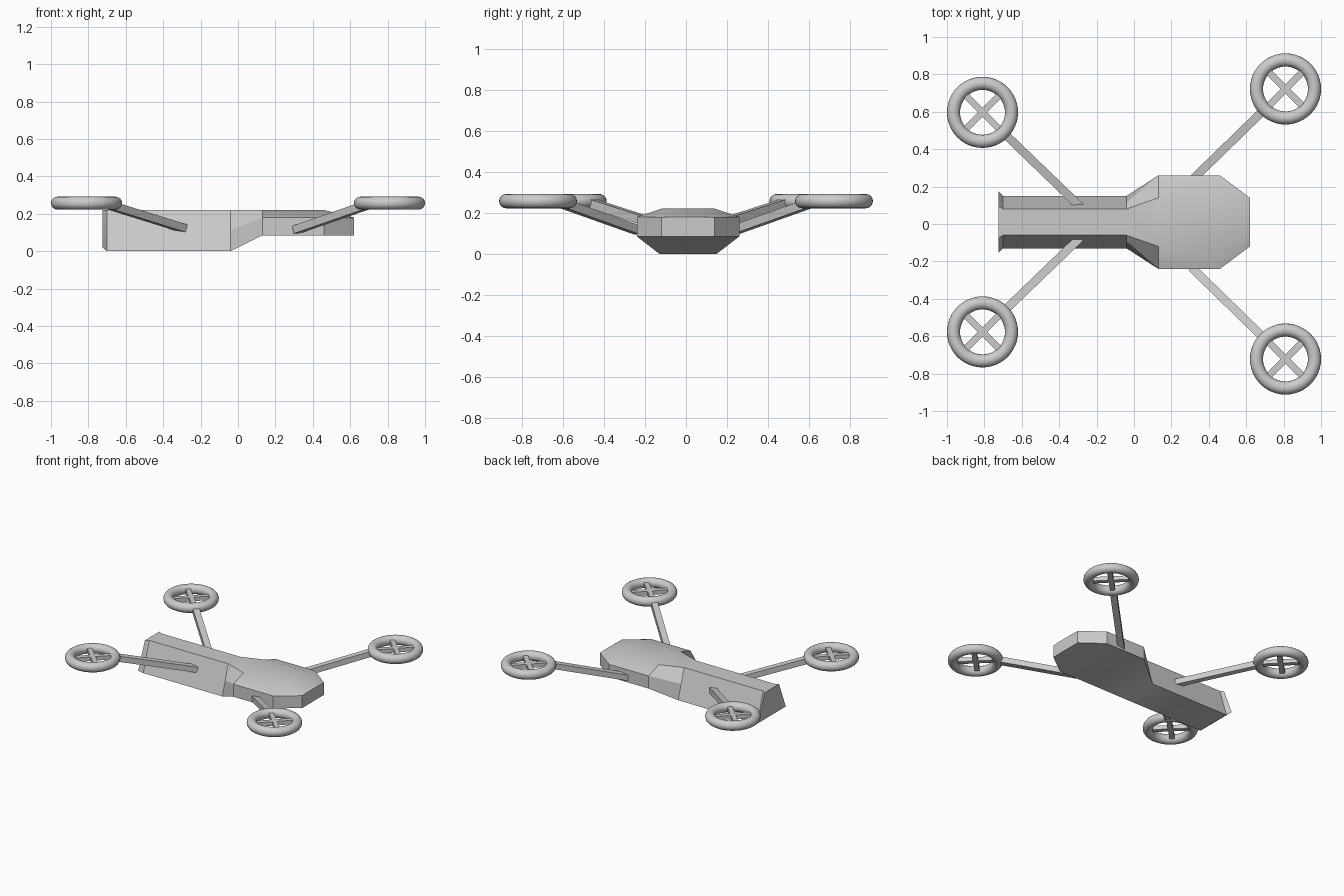
import bpy, bmesh, math
from mathutils import Vector

if "Cube" in bpy.data.objects:
    bpy.data.objects.remove(bpy.data.objects["Cube"])

grey = bpy.data.materials.new("light grey")
grey.diffuse_color = (0.6, 0.6, 0.6, 1)
grey.use_nodes = True
grey.node_tree.nodes["Principled BSDF"].inputs["Base Color"].default_value = grey.diffuse_color


def finish(obj, angle=30):
    obj.data.materials.append(grey)
    bpy.ops.object.select_all(action='DESELECT')
    obj.select_set(True)
    bpy.context.view_layer.objects.active = obj
    bpy.ops.object.shade_smooth_by_angle(angle=math.radians(angle))


def beam(name, a, b, width, height):
    """Square-cut bar from a to b, kept level across its width."""
    a, b = Vector(a), Vector(b)
    d = (b - a).normalized()
    side = d.cross(Vector((0, 0, 1))).normalized() * width / 2
    up = side.cross(d).normalized() * height / 2
    bm = bmesh.new()
    rings = [[bm.verts.new(p + side * s + up * u)
              for s, u in ((-1, -1), (1, -1), (1, 1), (-1, 1))] for p in (a, b)]
    for i in range(4):
        j = (i + 1) % 4
        bm.faces.new((rings[0][i], rings[0][j], rings[1][j], rings[1][i]))
    bm.faces.new(rings[0])
    bm.faces.new(rings[1])
    bmesh.ops.recalc_face_normals(bm, faces=bm.faces)
    me = bpy.data.meshes.new(name)
    bm.to_mesh(me)
    bm.free()
    obj = bpy.data.objects.new(name, me)
    bpy.context.collection.objects.link(obj)
    finish(obj)


# Fuselage: x, then half width and height of bottom, shoulder and top edges
YC = 0.01
sections = [
    (-0.725, (0.165, 0.02), (0.125, 0.12), (0.085, 0.22)),
    (-0.70, (0.14, 0.0), (0.105, 0.11), (0.07, 0.22)),
    (-0.04, (0.14, 0.0), (0.105, 0.11), (0.07, 0.22)),
    (0.13, (0.25, 0.085), (0.25, 0.18), (0.13, 0.22)),
    (0.46, (0.25, 0.085), (0.25, 0.18), (0.13, 0.22)),
    (0.62, (0.13, 0.085), (0.13, 0.178), (0.07, 0.18)),
]
bm = bmesh.new()
rings = []
for x, *pts in sections:
    loop = [(w, z) for w, z in pts] + [(-w, z) for w, z in reversed(pts)]
    rings.append([bm.verts.new((x, YC + w, z)) for w, z in loop])
for r, s in zip(rings, rings[1:]):
    for i in range(6):
        j = (i + 1) % 6
        bm.faces.new((r[i], r[j], s[j], s[i]))
bm.faces.new(rings[0])
bm.faces.new(rings[-1])
bmesh.ops.recalc_face_normals(bm, faces=bm.faces)
me = bpy.data.meshes.new("fuselage")
bm.to_mesh(me)
bm.free()
body = bpy.data.objects.new("fuselage", me)
bpy.context.collection.objects.link(body)
finish(body)

# Arms, rotor rings and crossed blades
RZ = 0.257
for s, side in ((1, "left"), (-1, "right")):
    for name, centre, start, end in (
        ("nose", (0.81, s * 0.722, RZ), (0.31, s * 0.235, 0.115), (0.70, s * 0.615, 0.25)),
        ("tail", (-0.81, 0.01 + s * 0.587, RZ), (-0.29, 0.01 + s * 0.085, 0.122),
         (-0.70, 0.01 + s * 0.48, 0.25)),
    ):
        beam(f"{name}_{side}_arm", start, end, 0.045, 0.042)
        bpy.ops.mesh.primitive_torus_add(location=centre, major_radius=0.155, minor_radius=0.035,
                                         major_segments=48, minor_segments=16)
        ring = bpy.context.object
        ring.name = f"{name}_{side}_rotor_ring"
        finish(ring, 60)
        c = Vector(centre)
        for k, t in enumerate((1, -1)):
            d = Vector((1, t, 0)).normalized() * 0.14
            beam(f"{name}_{side}_blade_{k + 1}", c - d, c + d, 0.035, 0.03)
